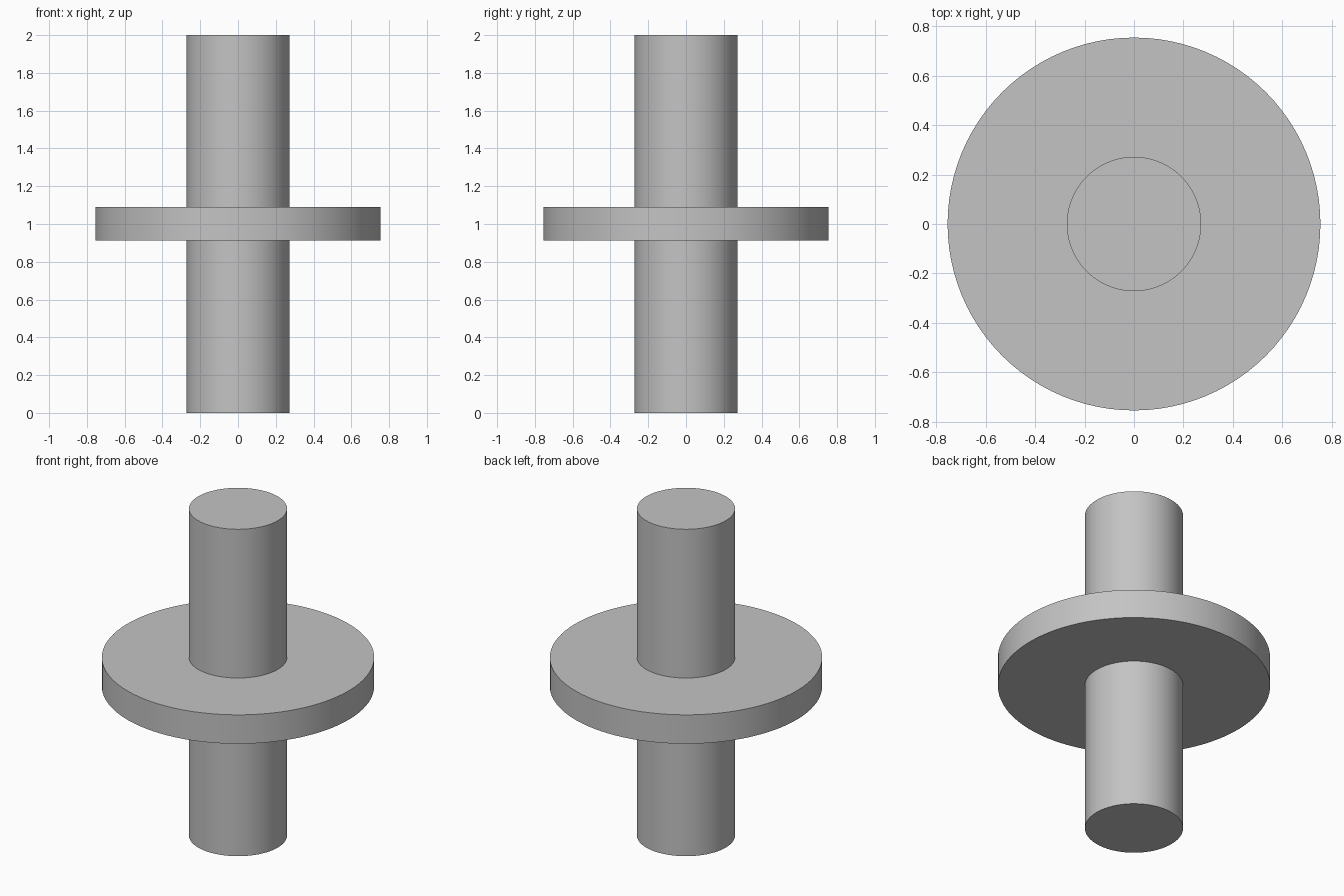
import bpy
import math

default = bpy.data.objects.get("Cube")
if default:
    bpy.data.objects.remove(default, do_unlink=True)

# Single plain grey
GREY = (0.55, 0.55, 0.55, 1.0)
grey = bpy.data.materials.new("plain_grey")
grey.use_nodes = True
grey.diffuse_color = GREY
grey.node_tree.nodes["Principled BSDF"].inputs["Base Color"].default_value = GREY


def cylinder(name, radius, bottom, top):
    """Upright smooth cylinder with crisp rims."""
    bpy.ops.mesh.primitive_cylinder_add(
        vertices=96, radius=radius, depth=top - bottom,
        location=(0, 0, (bottom + top) / 2))
    obj = bpy.context.object
    obj.name = name
    obj.data.materials.append(grey)
    bpy.ops.object.shade_smooth_by_angle(angle=math.radians(30))
    return obj


# Shaft through the whole height
shaft = cylinder("shaft", 0.272, 0.0, 2.0)

# Flat collar around the middle
collar = cylinder("collar_disc", 0.755, 0.913, 1.09)

# Join the parts into one clean solid
union = collar.modifiers.new("join_shaft", "BOOLEAN")
union.operation = "UNION"
union.solver = "EXACT"
union.object = shaft
bpy.context.view_layer.objects.active = collar
bpy.ops.object.modifier_apply(modifier=union.name)
bpy.data.objects.remove(shaft, do_unlink=True)
collar.name = "shaft_with_collar"
bpy.ops.object.shade_smooth_by_angle(angle=math.radians(30))
